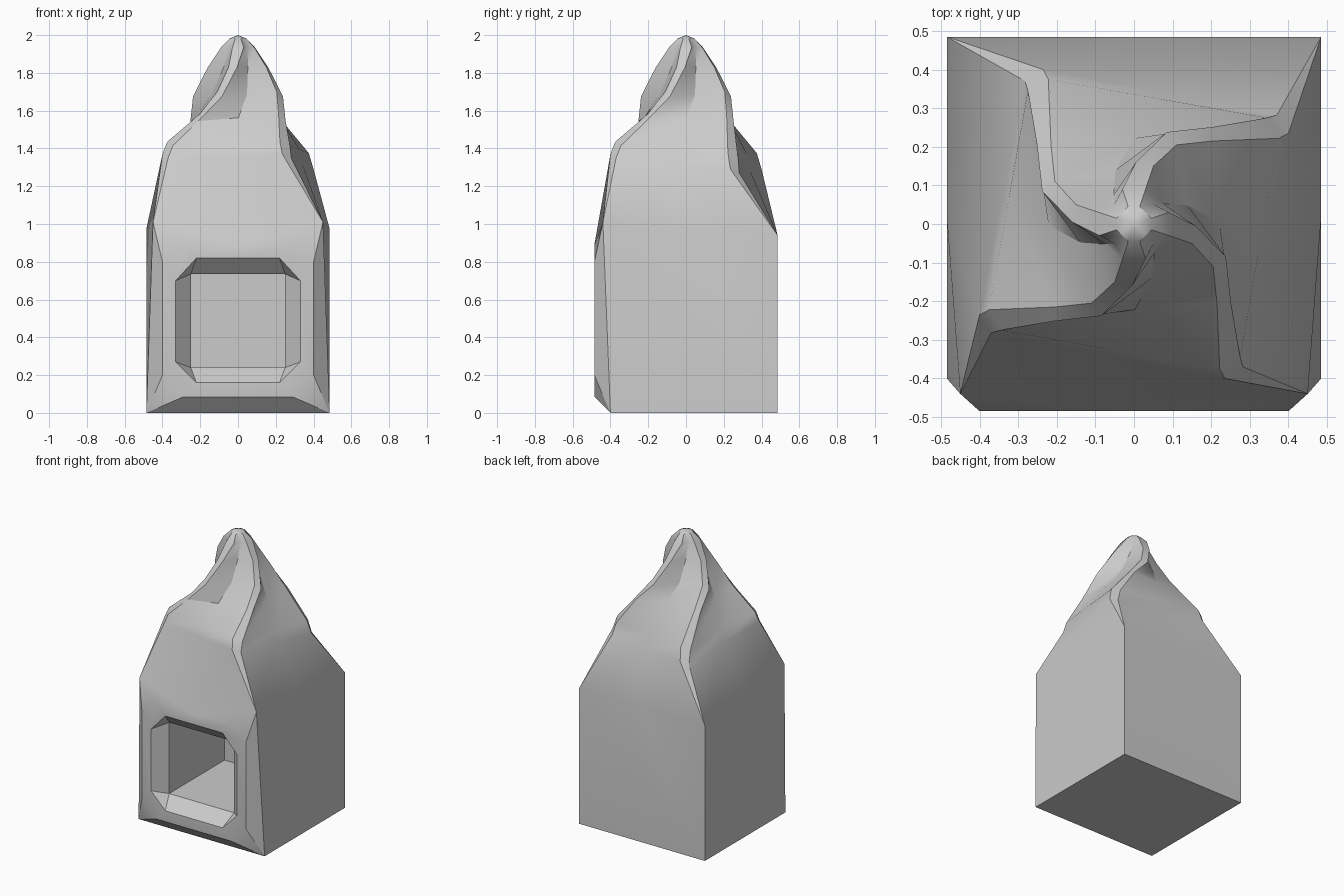
import bpy, bmesh, math
from mathutils import Vector, Matrix

if "Cube" in bpy.data.objects:
    bpy.data.objects.remove(bpy.data.objects["Cube"])

stone = bpy.data.materials.new("plain_grey")
stone.use_nodes = True
stone.diffuse_color = (0.6, 0.6, 0.6, 1)
stone.node_tree.nodes["Principled BSDF"].inputs["Base Color"].default_value = (0.6, 0.6, 0.6, 1)

H = 0.485
bm = bmesh.new()


def face(points):
    pts = []
    for p in points:
        if all((p - q).length > 1e-4 for q in pts):
            pts.append(p)
    if len(pts) > 2:
        bm.faces.new([bm.verts.new(p) for p in pts])


def bridge(r, s):
    n = len(r)
    for i in range(n):
        j = (i + 1) % n
        face([r[i], r[j], s[j], s[i]])


def frame_ring(a, b, z0, z1, z2, z3, y):
    """Cut-corner outline on the front, with a middle point on its top edge."""
    right = [(a, z0), (b, z1), (b, z2), (a, z3)]
    pts = [(-a, z0)] + right + [(0, z3), (-a, z3), (-b, z2), (-b, z1)]
    return [Vector((x, y, z)) for x, z in pts]


# Corners of the body: front-left, front-right, back-right, back-left in plan
low = [Vector(p) for p in ((-H, -0.40, 0), (H, -0.40, 0), (H, H, 0), (-H, H, 0))]
top = [Vector(p) for p in ((-0.45, -0.44, 1.01), (0.45, -0.44, 1.01),
                           (H, H, 0.94), (-H, H, 0.94))]
panel = frame_ring(0.29, 0.40, 0.085, 0.20, 0.80, 0.89, -H)
mids = [panel[5], Vector((H, 0.02, 0.975)), Vector((0, H, 0.94)), Vector((-H, 0.02, 0.975))]

# Front bevels, front panel, window reveal and recessed room
corners = [low[0], low[1], low[1], top[1], top[1], panel[5], top[0], top[0], low[0]]
window = frame_ring(0.22, 0.33, 0.16, 0.27, 0.70, 0.82, -H)
inner = frame_ring(0.25, 0.25, 0.24, 0.24, 0.735, 0.735, -0.40)
back = [p + Vector((0, 0.61, 0)) for p in inner]
for r, s in ((corners, panel), (panel, window), (window, inner), (inner, back)):
    bridge(r, s)
face(back)

# Floor and plain walls
face(low)
for k in (1, 2, 3):
    n = (k + 1) % 4
    face([low[k], low[n], top[n], mids[k], top[k]])

# Twisted roof: both edges of one ridge strip, valley depth, drop at the back
SECTIONS = [
    ((-0.40, -0.235, 1.37), (-0.37, -0.282, 1.35), 1.0, 0.08),
    ((-0.375, -0.222, 1.435), (-0.345, -0.275, 1.415), 1.0, 0.06),
    ((-0.205, -0.215, 1.58), (-0.21, -0.252, 1.545), 0.97, 0),
    ((-0.11, -0.205, 1.70), (-0.085, -0.238, 1.675), 0.80, 0),
    ((-0.05, -0.15, 1.83), (-0.005, -0.16, 1.83), 0.72, 0),
    ((-0.03, -0.09, 1.93), (0.03, -0.09, 1.935), 0.85, 0),
    ((-0.015, -0.045, 1.982), (0.015, -0.045, 1.982), 1.0, 0),
]
ring = []
for k in range(4):
    ring += [top[k], top[k], mids[k]]
for a, b, depth, drop in SECTIONS:
    ridge = []
    for k in range(4):
        turn = Matrix.Rotation(k * math.pi / 2, 3, 'Z')
        down = Vector((0, 0, drop if k > 1 else 0))
        ridge.append((turn @ Vector(a) - down, turn @ Vector(b) - down))
    upper = []
    for k in range(4):
        valley = (ridge[k][1] + ridge[(k + 1) % 4][0]) / 2
        valley.x *= depth
        valley.y *= depth
        upper += [ridge[k][0], ridge[k][1], valley]
    bridge(ring, upper)
    ring = upper
tip = Vector((0, 0, 2))
for i in range(len(ring)):
    face([ring[i], ring[(i + 1) % len(ring)], tip])

bmesh.ops.remove_doubles(bm, verts=bm.verts[:], dist=1e-4)
bmesh.ops.recalc_face_normals(bm, faces=bm.faces[:])
mesh = bpy.data.meshes.new("twisted_tower")
bm.to_mesh(mesh)
bm.free()
mesh.materials.append(stone)
tower = bpy.data.objects.new("twisted_tower", mesh)
bpy.context.collection.objects.link(tower)

# Soft shading with crisp edges; large faces stay flat
bpy.context.view_layer.objects.active = tower
tower.select_set(True)
bpy.ops.object.shade_smooth_by_angle(angle=math.radians(30))
flat = tower.modifiers.new("weighted_normals", 'WEIGHTED_NORMAL')
flat.keep_sharp = True
